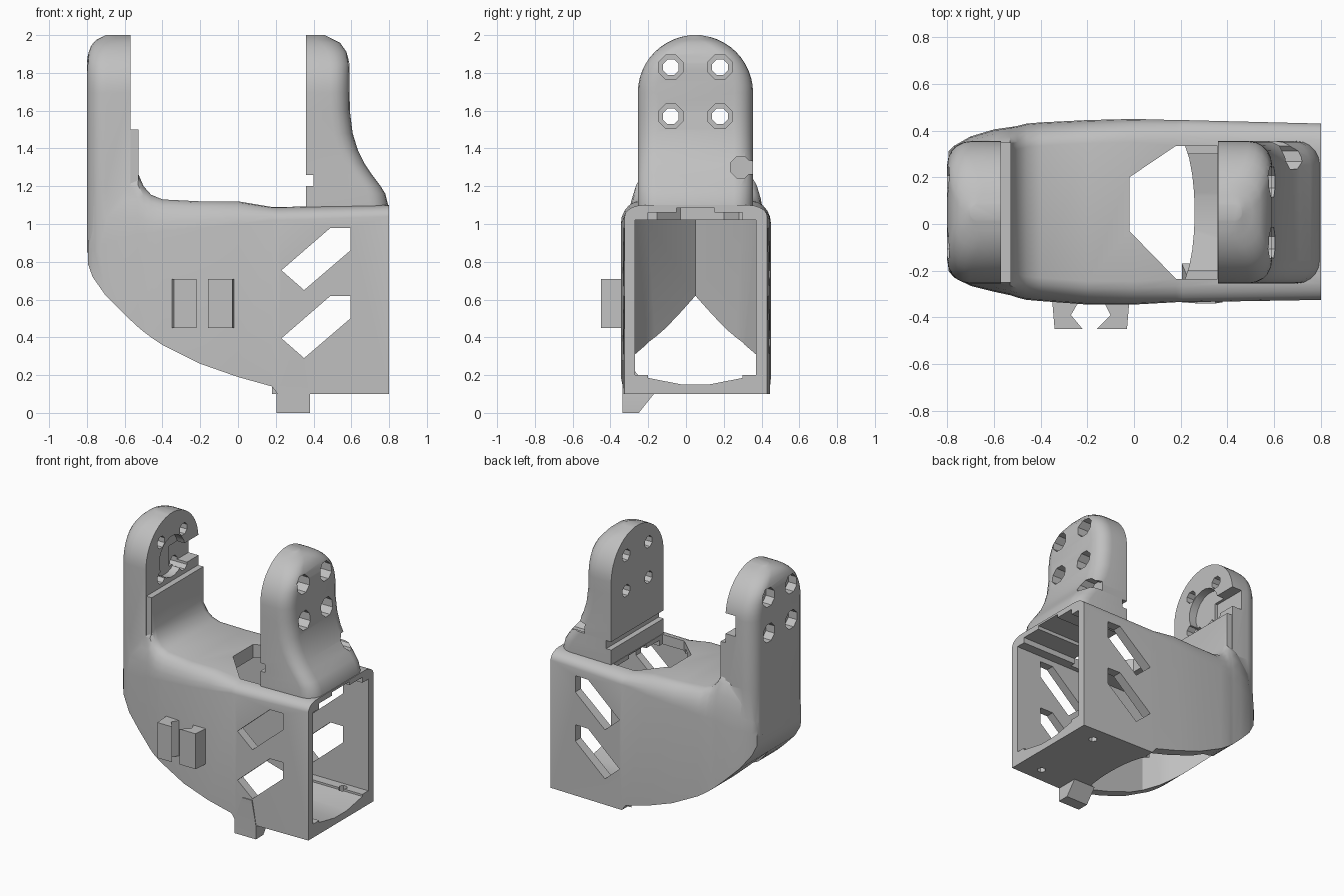
import bpy, bmesh
from math import sin, cos, pi, sqrt

if "Cube" in bpy.data.objects:
    bpy.data.objects.remove(bpy.data.objects["Cube"], do_unlink=True)

MID = 0.05      # centre line of the bracket in y
ARM_W = 0.305   # half width of the arms
DOME = 1.695    # height where the arm tops start to round

grey = bpy.data.materials.new("plain grey")
grey.use_nodes = True
colour = (0.53, 0.53, 0.53, 1)
grey.diffuse_color = colour
grey.node_tree.nodes["Principled BSDF"].inputs["Base Color"].default_value = colour


def loft(name, rings):
    """Closed skin through rings that all have the same number of points."""
    bm = bmesh.new()
    rows = [[bm.verts.new(p) for p in ring] for ring in rings]
    n = len(rows[0])
    for low, high in zip(rows, rows[1:]):
        for i in range(n):
            j = (i + 1) % n
            bm.faces.new((low[i], low[j], high[j], high[i]))
    bm.faces.new(rows[0][::-1])
    bm.faces.new(rows[-1])
    bm.normal_update()
    if bm.calc_volume(signed=True) < 0:
        bmesh.ops.reverse_faces(bm, faces=bm.faces[:])
    mesh = bpy.data.meshes.new(name)
    bm.to_mesh(mesh)
    bm.free()
    mesh.materials.append(grey)
    obj = bpy.data.objects.new(name, mesh)
    bpy.context.collection.objects.link(obj)
    return obj


def prism(name, pts, axis, lo, hi):
    """Outline extruded along one axis."""
    place = {"x": lambda a, b, t: (t, a, b),
             "y": lambda a, b, t: (a, t, b),
             "z": lambda a, b, t: (a, b, t)}[axis]
    return loft(name, [[place(a, b, t) for a, b in pts] for t in (lo, hi)])


def box(name, x, y, z):
    return prism(name, [(x[0], y[0]), (x[1], y[0]), (x[1], y[1]), (x[0], y[1])], "z", *z)


def disc(name, y, z, r, n, lo, hi):
    pts = [(y + r * cos(2 * pi * (i + .5) / n), z + r * sin(2 * pi * (i + .5) / n)) for i in range(n)]
    return prism(name, pts, "x", lo, hi)


def volume(mesh):
    bm = bmesh.new()
    bm.from_mesh(mesh)
    result = bm.calc_volume(signed=True)
    bm.free()
    return result


def combine(target, tool, operation):
    """Boolean that takes the first solver giving a sensible volume, then drops the tool."""
    tool.hide_render = True
    before, extra, eps = volume(target.data), volume(tool.data), 1e-4
    low, high = (before, before + extra) if operation == "UNION" else (before - extra, before)
    for solver in ("EXACT", "MANIFOLD", "FLOAT"):
        mod = target.modifiers.new("boolean", "BOOLEAN")
        mod.operation, mod.solver, mod.object = operation, solver, tool
        bpy.context.view_layer.update()
        graph = bpy.context.evaluated_depsgraph_get()
        mesh = bpy.data.meshes.new_from_object(target.evaluated_get(graph))
        target.modifiers.remove(mod)
        now = volume(mesh)
        if len(mesh.polygons) and now > eps and low - eps <= now <= high + eps:
            target.data = mesh
            break
    bpy.data.objects.remove(tool, do_unlink=True)


def cut(target, tool):
    combine(target, tool, "DIFFERENCE")


def lerp(profile, z):
    for (za, xa), (zb, xb) in zip(profile, profile[1:]):
        if z <= zb:
            return xa + (xb - xa) * (z - za) / (zb - za)
    return profile[-1][1]


def arm(name, inner, profile):
    """Domed arm: flat inner face, rounded outer corners."""
    heights = [z for z, _ in profile if z < DOME]
    heights += [DOME + ARM_W * sin(pi / 2 * i / 12) for i in range(13)]
    rings = []
    for z in heights:
        w = max(0.03, sqrt(max(0, ARM_W ** 2 - max(0, z - DOME) ** 2)))
        outer = lerp(profile, z)
        d = 1 if outer > inner else -1
        r = min(0.1, w * 0.9)
        ring = [(inner, MID - w, z)]
        for side in (-1, 1):
            for i in range(6):
                a = pi / 2 * (i if side < 0 else 5 - i) / 5
                ring.append((outer - d * r * (1 - sin(a)), MID + side * (w - r + r * cos(a)), z))
        rings.append(ring + [(inner, MID + w, z)])
    return loft(name, rings)


# Body shell: x, bottom, shoulder, top, front, back
sections = [
    (-.795, .79, .86, 1.0, -.2, .31), (-.77, .72, .88, 1.15, -.23, .335),
    (-.7, .62, .9, 1.22, -.265, .375), (-.6, .52, .92, 1.27, -.29, .405),
    (-.53, .455, .94, 1.27, -.305, .415), (-.5, .43, .95, 1.2, -.315, .42),
    (-.46, .4, .95, 1.155, -.325, .43), (-.4, .36, .96, 1.13, -.33, .435),
    (-.2, .26, .98, 1.12, -.345, .445), (0, .19, 1.0, 1.12, -.345, .45),
    (.18, .14, 1.02, 1.09, -.335, .445), (.21, .1, 1.02, 1.09, -.335, .445),
    (.8, .1, 1.04, 1.1, -.325, .43)]
rings = []
for x, low, shoulder, top, front, back in sections:
    curve = [(0.1 * (1 - cos(a)), shoulder + (top - shoulder) * sin(a))
             for a in (pi / 2 * i / 5 for i in range(6))]
    rings.append([(x, front, low)] + [(x, front + e, z) for e, z in curve]
                 + [(x, back - e, z) for e, z in reversed(curve)] + [(x, back, low)])
body = loft("body_with_arms", rings)

# Arms joined to the body
right_side = [(1.055, .797), (1.1, .795), (1.16, .78), (1.2, .755), (1.26, .71), (1.32, .67),
              (1.39, .635), (1.48, .607), (1.6, .592), (1.85, .59), (1.91, .575), (1.96, .54), (2, .46)]
left_side = [(.85, -.8), (1.2, -.8), (1.87, -.8), (1.93, -.785), (1.97, -.76), (2, -.7)]
combine(body, arm("left_arm", .36, right_side), "UNION")
combine(body, arm("right_arm", -.57, left_side), "UNION")
combine(body, box("inner_pad", (-.6, -.527), (-.25, .35), (.97, 1.5)), "UNION")

# Wedge-ended cavity, open below and at the end
cut(body, prism("cavity", [(1, -.27), (1, .37), (-.3, .37), (-.42, .3), (-.7, MID),
                           (-.42, -.2), (-.3, -.27)], "z", -.2, 1.02))
# Ceiling channels and roof opening
cut(body, box("channel", (.1, 1), (-.2, .3), (.9, 1.06)))
cut(body, box("deep_channel", (.15, 1), (-.05, .15), (.91, 1.085)))
cut(body, prism("roof_opening", [(-.02, -.03), (.18, -.235), (.357, -.235), (.357, .335),
                                 (.18, .335), (-.02, .2)], "z", .92, 1.4))

# Slanted side windows
for drop in (0, .36):
    cut(body, prism("window", [(x, z - drop) for x, z in
                    ((.23, .755), (.35, .65), (.595, .86), (.595, .98), (.49, .98))], "y", -1, 1))

# Countersunk bolt holes through both arms
for y in (-.08, .18):
    for z in (1.57, 1.83):
        cut(body, disc("bolt_hole", y, z, .045, 8, -1, 1))
        cut(body, disc("countersink", y, z, .07, 8, .5, 1))
        cut(body, disc("countersink", y, z, .07, 8, -1, -.73))

# Round seat and cable groove on one arm, cable notch on the other
cut(body, disc("seat", MID, 1.68, .15, 20, -.63, -.5))
cut(body, box("groove", (-.65, -.5), (.1, .5), (1.57, 1.72)))
cut(body, disc("notch_eye", .29, 1.3, .06, 8, .57, .9))
cut(body, box("notch_slot", (.575, .9), (.3, .5), (1.265, 1.335)))
cut(body, box("inner_groove", (.3, .4), (-.4, .5), (1.2, 1.26)))

# Floor plate with hollow front edge, shallow channel and two holes
edge = [(.18 + .08 * cos(a), MID + .325 * sin(a)) for a in (pi / 2 * i / 6 for i in range(-6, 7))]
floor = prism("floor_plate", edge + [(.8, .375), (.8, -.275)], "z", .1, .2)
cut(floor, prism("floor_channel", [(-.2, .21), (-.2, .185), (-.02, .15), (.12, .15),
                                   (.3, .185), (.3, .21)], "x", 0, 1))
for y in (-.22, .32):
    hole = [(.63 + .03 * cos(pi * i / 3), y + .03 * sin(pi * i / 3)) for i in range(6)]
    cut(floor, prism("floor_hole", hole, "z", 0, .3))

# Foot under the front edge
foot = loft("foot", [[(a, f, z), (b, f, z), (b, k, z), (a, k, z)] for a, b, f, k, z in
                     ((.205, .38, -.335, -.25, 0), (.205, .38, -.335, -.17, .1),
                      (.27, .35, -.34, -.32, .28))])

# Pair of cable clips on the front
clips = [
    prism("clip_outer", [(-.35, -.33), (-.34, -.45), (-.22, -.45), (-.27, -.39), (-.235, -.33)], "z", .45, .71),
    prism("clip_inner", [(-.16, -.45), (-.03, -.45), (-.02, -.33), (-.13, -.33), (-.1, -.39)], "z", .45, .71)]

# Soft shading with crisp edges
for obj in [body, floor, foot] + clips:
    bpy.ops.object.select_all(action="DESELECT")
    obj.select_set(True)
    bpy.context.view_layer.objects.active = obj
    bpy.ops.object.shade_smooth_by_angle(angle=pi / 6)
